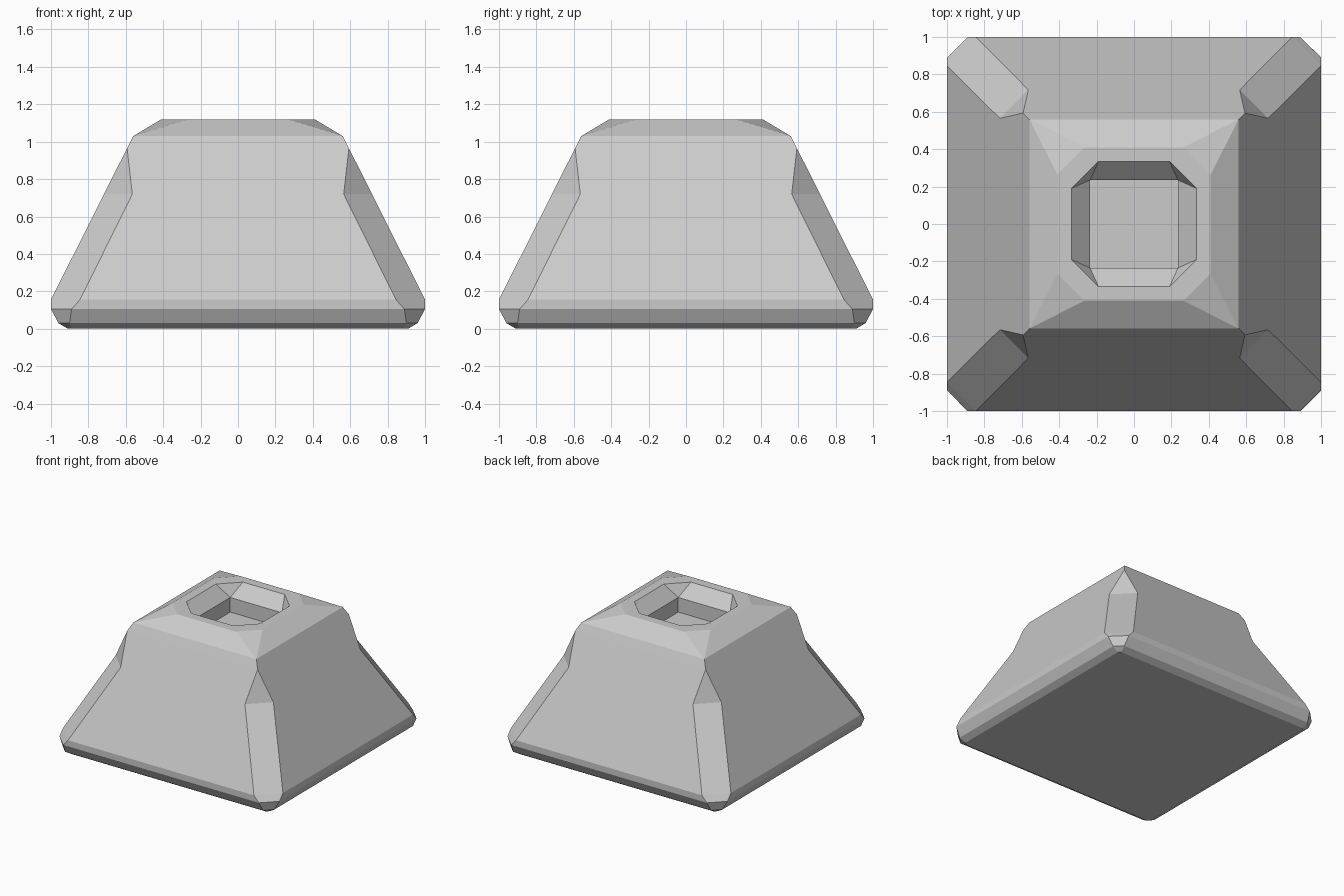
import bpy, bmesh

if "Cube" in bpy.data.objects:
    bpy.data.objects.remove(bpy.data.objects["Cube"])

# Stacked square rings with cut corners: (half width, corner cut, height)
RINGS = [
    # rounded foot
    (0.91, 0.02, 0.0), (0.96, 0.06, 0.03), (1.0, 0.11, 0.105), (1.0, 0.155, 0.155),
    # tapered sides, corner cuts closing to a point
    (0.717, 0.152, 0.72), (0.593, 0.0, 0.965), (0.56, 0.0, 1.03),
    # bevelled top and flat rim
    (0.41, 0.145, 1.12), (0.335, 0.145, 1.12),
    # sloped socket mouth and square pocket
    (0.235, 0.0, 1.02), (0.235, 0.0, 0.90),
]


def add_ring(bm, h, c, z):
    """Eight vertices, counter-clockwise, two per corner."""
    k = h - c
    points = [(h, k), (k, h), (-k, h), (-h, k), (-h, -k), (-k, -h), (k, -h), (h, -k)]
    return [bm.verts.new((x, y, z)) for x, y in points]


# Body with socket, one closed skin
bm = bmesh.new()
rings = [add_ring(bm, *r) for r in RINGS]
for low, high in zip(rings, rings[1:]):
    for i in range(8):
        j = (i + 1) % 8
        bm.faces.new((low[i], low[j], high[j], high[i]))
bm.faces.new(rings[0][::-1])
bm.faces.new(rings[-1])

# Close the uncut corners
bmesh.ops.remove_doubles(bm, verts=bm.verts[:], dist=0.0005)
bmesh.ops.recalc_face_normals(bm, faces=bm.faces[:])

mesh = bpy.data.meshes.new("pedestal_body")
bm.to_mesh(mesh)
bm.free()
body = bpy.data.objects.new("pedestal_body", mesh)
bpy.context.collection.objects.link(body)
